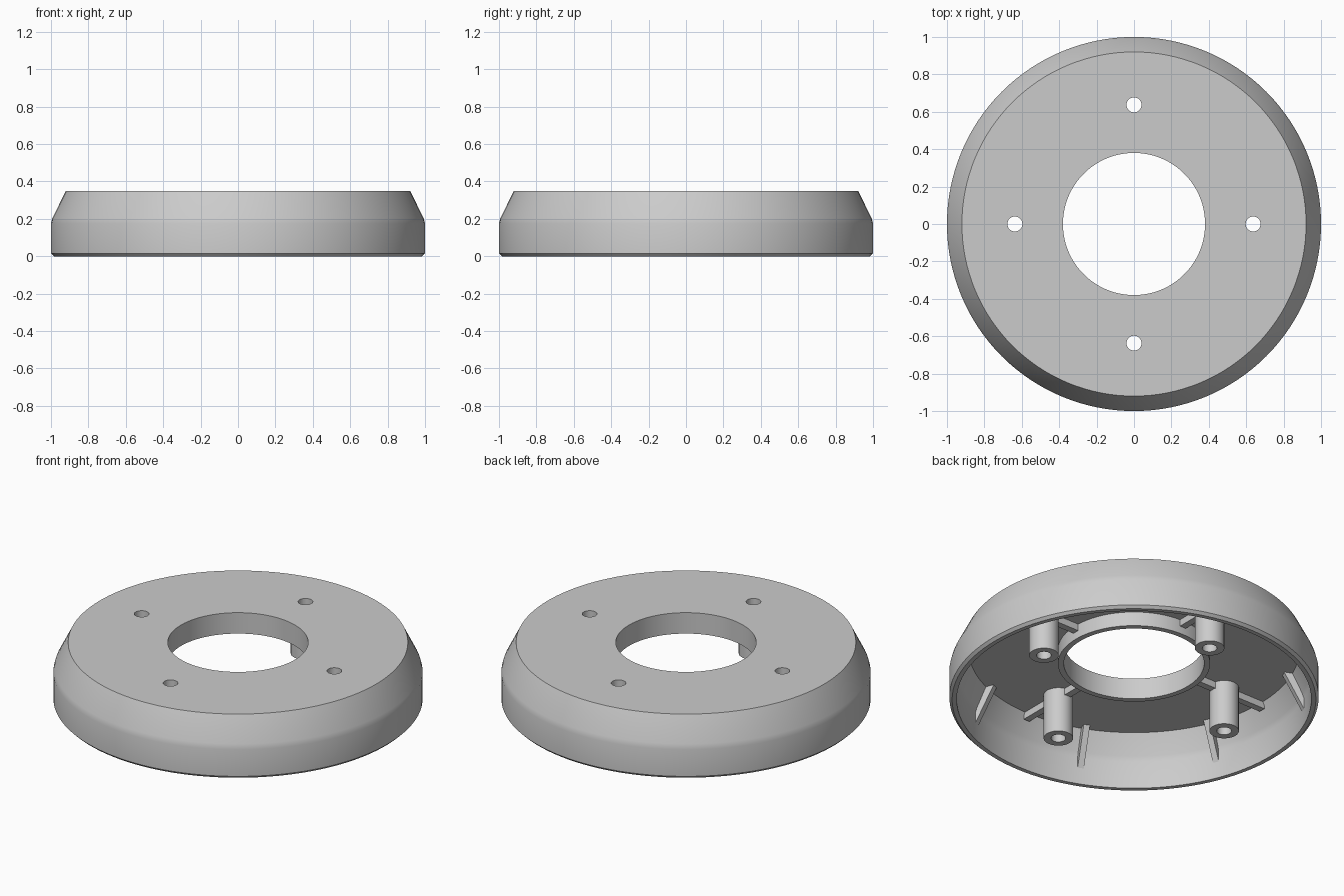
import bpy
import bmesh
import math
from mathutils import Matrix

old = bpy.data.objects.get("Cube")
if old:
    bpy.data.objects.remove(old, do_unlink=True)

grey = bpy.data.materials.new("plain grey")
grey.use_nodes = True
COLOUR = (0.6, 0.6, 0.6, 1)
grey.diffuse_color = COLOUR
grey.node_tree.nodes["Principled BSDF"].inputs["Base Color"].default_value = COLOUR

HOLE_R, BOSS_R, BOLT_CIRCLE = 0.04, 0.08, 0.637
PLATE_UNDER, HEIGHT = 0.31, 0.35


def finish(name, bm):
    bmesh.ops.recalc_face_normals(bm, faces=bm.faces)
    mesh = bpy.data.meshes.new(name)
    bm.to_mesh(mesh)
    bm.free()
    mesh.materials.append(grey)
    obj = bpy.data.objects.new(name, mesh)
    bpy.context.collection.objects.link(obj)
    return obj


def smooth(obj):
    bpy.ops.object.select_all(action='DESELECT')
    obj.select_set(True)
    bpy.context.view_layer.objects.active = obj
    bpy.ops.object.shade_smooth_by_angle(angle=math.radians(30))


def lathe(name, profile, sides, centre=(0, 0)):
    """Revolve a closed (radius, height) outline about a vertical axis."""
    bm = bmesh.new()
    rings = []
    for i in range(sides):
        a = math.tau * i / sides
        rings.append([bm.verts.new((centre[0] + r * math.cos(a),
                                    centre[1] + r * math.sin(a), z))
                      for r, z in profile])
    n = len(profile)
    for i in range(sides):
        p, q = rings[i], rings[(i + 1) % sides]
        for j in range(n):
            k = (j + 1) % n
            bm.faces.new((p[j], q[j], q[k], p[k]))
    return finish(name, bm)


def fin(name, outline, width, angle):
    """Radial rib: a (radius, height) outline given thickness and turned."""
    bm = bmesh.new()
    sides = [[bm.verts.new((r, s * width / 2, z)) for r, z in outline]
             for s in (-1, 1)]
    bm.faces.new(sides[0])
    bm.faces.new(sides[1][::-1])
    n = len(outline)
    for j in range(n):
        k = (j + 1) % n
        bm.faces.new((sides[0][j], sides[0][k], sides[1][k], sides[1][j]))
    bmesh.ops.transform(bm, matrix=Matrix.Rotation(angle, 4, 'Z'), verts=bm.verts)
    return finish(name, bm)


# Hollow cover: outer wall, top plate and the collar round the central opening
cover = lathe("cover", [
    (0.985, 0), (1, 0.015), (1, 0.175), (0.992, 0.205), (0.92, HEIGHT),
    (0.38, HEIGHT), (0.38, 0.225), (0.412, 0.225), (0.412, PLATE_UNDER),
    (0.895, PLATE_UNDER), (0.95, 0.195), (0.96, 0.165), (0.96, 0),
], 128)

# Screw holes through the plate
bolt_angles = [i * math.pi / 2 for i in range(4)]
bm = bmesh.new()
for a in bolt_angles:
    place = Matrix.Translation((BOLT_CIRCLE * math.cos(a),
                                BOLT_CIRCLE * math.sin(a), HEIGHT))
    bmesh.ops.create_cone(bm, cap_ends=True, segments=32, radius1=HOLE_R,
                          radius2=HOLE_R, depth=0.2, matrix=place)
cutter = finish("hole_cutter", bm)
cutter.hide_render = True
cut = cover.modifiers.new("screw_holes", 'BOOLEAN')
cut.operation, cut.solver, cut.object = 'DIFFERENCE', 'EXACT', cutter
bpy.ops.object.select_all(action='DESELECT')
cover.select_set(True)
bpy.context.view_layer.objects.active = cover
bpy.ops.object.modifier_apply(modifier=cut.name)
bpy.data.objects.remove(cutter, do_unlink=True)
smooth(cover)

# Screw bosses, each braced to the collar and to the outer wall
for i, a in enumerate(bolt_angles, 1):
    centre = (BOLT_CIRCLE * math.cos(a), BOLT_CIRCLE * math.sin(a))
    smooth(lathe(f"screw_boss_{i}", [
        (HOLE_R, 0.04), (BOSS_R, 0.04), (BOSS_R, PLATE_UNDER),
        (HOLE_R, PLATE_UNDER)], 32, centre))
    for part, r0, r1 in (("inner", 0.405, BOLT_CIRCLE - 0.07),
                         ("outer", BOLT_CIRCLE + 0.07, 0.905)):
        fin(f"{part}_brace_{i}",
            [(r0, 0.27), (r1, 0.27), (r1, 0.315), (r0, 0.315)], 0.04, a)

# Tapered stiffening ribs on the inside of the wall
for i in range(8):
    fin(f"wall_rib_{i + 1}",
        [(0.85, 0.315), (0.85, 0.305), (0.96, 0.1), (0.965, 0.165),
         (0.957, 0.2), (0.9, 0.315)], 0.035, (i + 0.5) * math.pi / 4)
